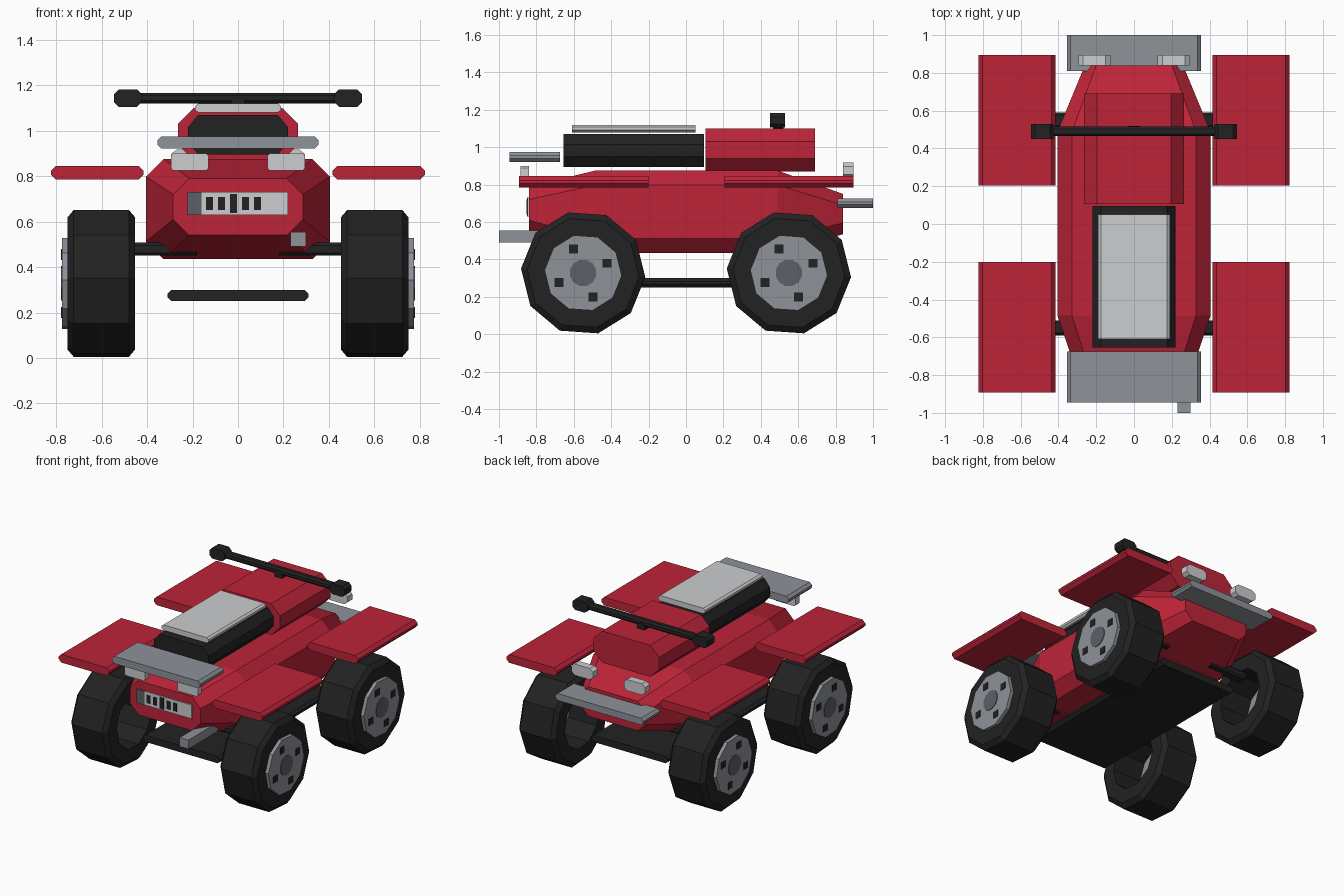
import bpy, bmesh, math
from mathutils import Vector

if "Cube" in bpy.data.objects:
    bpy.data.objects.remove(bpy.data.objects["Cube"])


def material(name, rgb):
    m = bpy.data.materials.new(name)
    lin = [((c / 255 + 0.055) / 1.055) ** 2.4 for c in rgb]
    m.diffuse_color = (*lin, 1)
    m.use_nodes = True
    m.node_tree.nodes["Principled BSDF"].inputs["Base Color"].default_value = m.diffuse_color
    return m


RED = material("red paint", (190, 36, 56))
BLACK = material("black rubber", (34, 34, 34))
GREY = material("grey metal", (142, 146, 153))
DARK = material("dark grey metal", (92, 96, 104))
LIGHT = material("light grey", (204, 205, 207))


def finish(name, bm, mat):
    bmesh.ops.recalc_face_normals(bm, faces=bm.faces)
    me = bpy.data.meshes.new(name)
    bm.to_mesh(me)
    bm.free()
    me.materials.append(mat)
    ob = bpy.data.objects.new(name, me)
    bpy.context.collection.objects.link(ob)
    return ob


def loft(name, rings, mat, closed=False):
    """Skin a list of equal-length rings; cap the ends unless the rings close up."""
    bm = bmesh.new()
    vs = [[bm.verts.new(p) for p in r] for r in rings]
    n = len(vs[0])
    pairs = list(zip(vs, vs[1:])) + ([(vs[-1], vs[0])] if closed else [])
    for a, b in pairs:
        for i in range(n):
            bm.faces.new((a[i], a[(i + 1) % n], b[(i + 1) % n], b[i]))
    if not closed:
        bm.faces.new(vs[0])
        bm.faces.new(vs[-1])
    return finish(name, bm, mat)


def octagon(u0, u1, v0, v1, c):
    """Rectangle with its corners cut by c = (along u, along v)."""
    a, b = c
    return [(u0 + a, v0), (u1 - a, v0), (u1, v0 + b), (u1, v1 - b),
            (u1 - a, v1), (u0 + a, v1), (u0, v1 - b), (u0, v0 + b)]


def bar(name, x, y, z, c, mat, axis="y"):
    """Box whose four edges along the given axis are chamfered."""
    if axis == "y":
        prof = octagon(*x, *z, c)
        rings = [[(u, t, v) for u, v in prof] for t in y]
    else:
        prof = octagon(*y, *z, c)
        rings = [[(t, u, v) for u, v in prof] for t in x]
    return loft(name, rings, mat)


def box(name, x, y, z, mat):
    bm = bmesh.new()
    bmesh.ops.create_cube(bm, size=1)
    for v in bm.verts:
        v.co = Vector([r[0] + (r[1] - r[0]) * (k + 0.5) for r, k in zip((x, y, z), v.co)])
    return finish(name, bm, mat)


def side(s, a, b):
    return (a, b) if s > 0 else (-b, -a)


# Body: chamfered hull tapering at both ends
stations = [(-0.84, 0.285, 0.54, 0.79, 0.07), (-0.485, 0.405, 0.435, 0.875, 0.077),
            (0.49, 0.405, 0.435, 0.875, 0.077), (0.84, 0.26, 0.535, 0.75, 0.06)]
loft("body", [[(u, y, v) for u, v in octagon(-w, w, z0, z1, (c, c))]
              for y, w, z0, z1, c in stations], RED)

# Tank, seat and cushion
bar("tank", (-0.265, 0.265), (0.105, 0.69), (0.87, 1.1), (0.07, 0.07), RED)
bar("seat", (-0.22, 0.22), (-0.655, 0.095), (0.895, 1.07), (0.045, 0.055), BLACK)
bar("seat_cushion", (-0.19, 0.19), (-0.61, 0.05), (1.08, 1.12), (0.015, 0.012), LIGHT)

# Racks and skid plate
bar("front_rack", (-0.355, 0.355), (-0.945, -0.675), (0.922, 0.975), (0.018, 0.018), GREY)
bar("rear_rack", (-0.355, 0.355), (0.81, 1.0), (0.675, 0.725), (0.018, 0.018), GREY)
bar("skid_plate", (-0.31, 0.31), (-0.65, 0.65), (0.25, 0.3), (0.018, 0.018), BLACK)

# Handlebar with stem and grips
bar("handlebar", (-0.45, 0.45), (0.465, 0.515), (1.12, 1.167), (0.012, 0.012), BLACK, "x")
bar("handlebar_stem", (-0.03, 0.03), (0.465, 0.52), (1.09, 1.14), (0.012, 0.012), BLACK)
for s in (-1, 1):
    bar("grip", side(s, 0.425, 0.545), (0.45, 0.53), (1.105, 1.182), (0.02, 0.02), BLACK)

# Exhaust
box("exhaust", (0.23, 0.3), (-1.0, -0.66), (0.49, 0.555), GREY)

# Plate on the front face with plain bars
box("plate", (-0.22, 0.22), (-0.848, -0.839), (0.63, 0.73), LIGHT)
box("plate_end", (-0.222, -0.16), (-0.851, -0.842), (0.629, 0.731), DARK)
for i in range(5):
    x, h = -0.126 + 0.053 * i, 0.041 if i == 2 else 0.029
    box("plate_bar", (x - 0.015, x + 0.015), (-0.852, -0.845), (0.68 - h, 0.68 + h), BLACK)

# Lamps
for s in (-1, 1):
    bar("front_lamp", side(s, 0.13, 0.295), (-0.885, -0.84), (0.825, 0.9), (0.01, 0.01), LIGHT)
    bar("rear_lamp", side(s, 0.125, 0.295), (0.84, 0.895), (0.835, 0.917), (0.025, 0.02), LIGHT)


# Wheels, fenders and axles at the four corners
def circle(r, x, cy, n=10, turn=104):
    return [(x, cy + r * math.cos(math.radians(turn + 360 * i / n)),
             0.328 + r * math.sin(math.radians(turn + 360 * i / n))) for i in range(n)]


for s in (-1, 1):
    for y in (-0.55, 0.55):
        e = 1 if y > 0 else -1
        tire = [(0.2, 0.453), (0.3, 0.453), (0.333, 0.48), (0.333, 0.723),
                (0.3, 0.75), (0.2, 0.75)]
        loft("tire", [circle(r, s * x, y) for r, x in tire], BLACK, closed=True)
        loft("wheel_hub", [circle(0.207, s * x, y) for x in (0.68, 0.775)], GREY)
        loft("hub_cap", [circle(0.072, s * x, y, 12, 105) for x in (0.77, 0.779)], DARK)
        for k in range(4):
            a = math.radians(112 + 90 * k)
            ly, lz = y + 0.138 * math.cos(a), 0.328 + 0.138 * math.sin(a)
            box("lug", side(s, 0.77, 0.779), (ly - 0.024, ly + 0.024), (lz - 0.024, lz + 0.024), BLACK)
        fy = (0.205, 0.895) if e > 0 else (-0.892, -0.2)
        bar("fender", side(s, 0.415, 0.823), fy, (0.785, 0.845), (0.022, 0.022), RED)
        bar("axle", side(s, 0.18, 0.47), (y - 0.04, y + 0.04), (0.45, 0.507), (0.012, 0.012), BLACK, "x")
